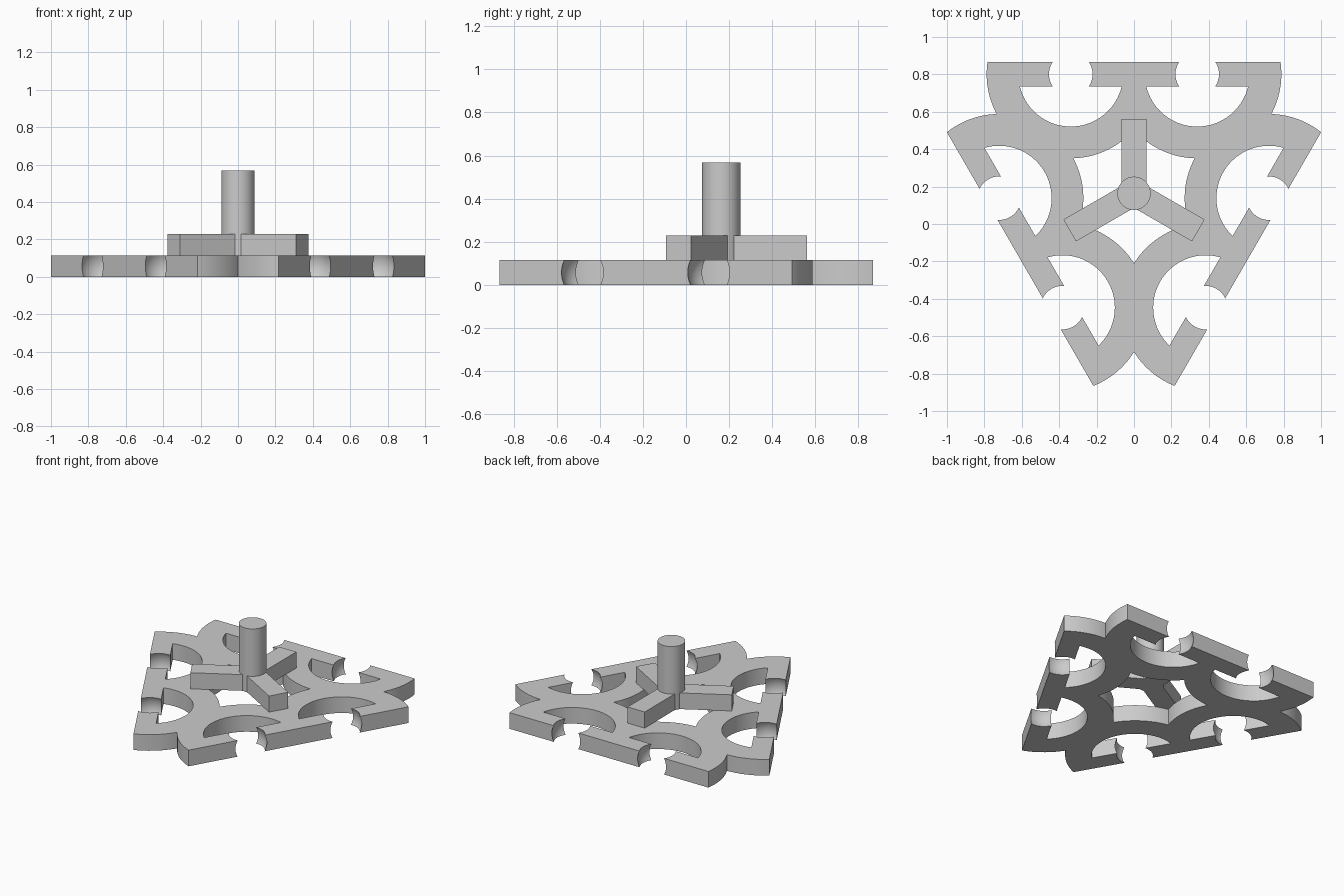
import bpy, bmesh
from math import radians
from mathutils import Matrix, Vector

if "Cube" in bpy.data.objects:
    bpy.data.objects.remove(bpy.data.objects["Cube"])

CENTRE = Vector((0, 0.164, 0))   # axis of the threefold symmetry
APOTHEM = 0.703                  # axis to each straight outer edge
THICK = 0.115                    # plate thickness
RIM = 0.132                      # width of the straight edge strips
LOBE_X, LOBE_Y = 0.338, 0.637    # lobe centre, measured from the axis
LOBE_R, POCKET_R, NOTCH_R = 0.45, 0.28, 0.13

GREY = (0.6, 0.6, 0.6, 1)
grey = bpy.data.materials.new("grey")
grey.use_nodes = True
grey.diffuse_color = GREY
grey.node_tree.nodes["Principled BSDF"].inputs["Base Color"].default_value = GREY


def turn(k):
    return Matrix.Translation(CENTRE) @ Matrix.Rotation(radians(120 * k), 4, "Z")


def make(name, bm):
    bmesh.ops.recalc_face_normals(bm, faces=bm.faces)
    mesh = bpy.data.meshes.new(name)
    bm.to_mesh(mesh)
    bm.free()
    mesh.materials.append(grey)
    obj = bpy.data.objects.new(name, mesh)
    bpy.context.collection.objects.link(obj)
    return obj


def cylinder(bm, radius, z0, z1, matrix, sides=96):
    place = matrix @ Matrix.Translation((0, 0, (z0 + z1) / 2))
    bmesh.ops.create_cone(bm, cap_ends=True, segments=sides, radius1=radius,
                          radius2=radius, depth=z1 - z0, matrix=place)


def lobe_places():
    for k in range(3):
        for side in (-1, 1):
            yield turn(k), turn(k) @ Matrix.Translation((side * LOBE_X, LOBE_Y, 0))


def cut(target, cutter, operation):
    mod = target.modifiers.new(cutter.name, "BOOLEAN")
    mod.operation, mod.object = operation, cutter
    mod.solver, mod.use_self = "EXACT", True
    cutter.hide_render = True
    bpy.context.view_layer.objects.active = target
    bpy.ops.object.modifier_apply(modifier=mod.name)
    bpy.data.objects.remove(cutter)


def smooth(obj):
    bpy.ops.object.select_all(action="DESELECT")
    obj.select_set(True)
    bpy.context.view_layer.objects.active = obj
    bpy.ops.object.shade_smooth_by_angle(angle=radians(30))


# Triangular plate blank, one straight edge at the back and a corner at the front
bm = bmesh.new()
cylinder(bm, 2 * APOTHEM, 0, THICK, turn(0) @ Matrix.Rotation(radians(180), 4, "Z"), 3)
plate = make("base_plate", bm)

# Six overlapping round lobes give the outline and the central opening
bm = bmesh.new()
for _, place in lobe_places():
    cylinder(bm, LOBE_R, -0.1, THICK + 0.1, place)
cut(plate, make("lobe_cutter", bm), "INTERSECT")

# Half-round pockets behind the edge strips
bm = bmesh.new()
for frame, place in lobe_places():
    part = bmesh.new()
    cylinder(part, POCKET_R, -0.1, THICK + 0.1, place)
    half = bmesh.ops.bisect_plane(part, geom=part.verts[:] + part.edges[:] + part.faces[:],
                                  plane_co=frame @ Vector((0, APOTHEM - RIM, 0)),
                                  plane_no=frame.to_3x3() @ Vector((0, 1, 0)), clear_outer=True)
    rim = [e for e in half["geom_cut"] if isinstance(e, bmesh.types.BMEdge)]
    bmesh.ops.holes_fill(part, edges=rim)
    temp = bpy.data.meshes.new("pocket_part")
    part.to_mesh(temp)
    part.free()
    bm.from_mesh(temp)
    bpy.data.meshes.remove(temp)
cut(plate, make("pocket_cutter", bm), "DIFFERENCE")

# Ball-shaped notches through the strips
bm = bmesh.new()
for _, place in lobe_places():
    bmesh.ops.create_uvsphere(bm, u_segments=64, v_segments=32, radius=NOTCH_R,
                              matrix=place @ Matrix.Translation((0, 0, THICK / 2)))
cut(plate, make("notch_cutter", bm), "DIFFERENCE")
smooth(plate)

# Three spokes lying on the plate
ARM_L, ARM_W = 0.397, 0.135
for k, label in enumerate(("back", "right", "left")):
    bm = bmesh.new()
    bmesh.ops.create_cube(bm, size=1, matrix=turn(k)
                          @ Matrix.Translation((0, ARM_L / 2, THICK * 1.5))
                          @ Matrix.Diagonal((ARM_W, ARM_L, THICK, 1)))
    make(label + "_spoke", bm)

# Central post
bm = bmesh.new()
cylinder(bm, 0.089, THICK, 0.568, turn(0), 64)
smooth(make("centre_post", bm))
